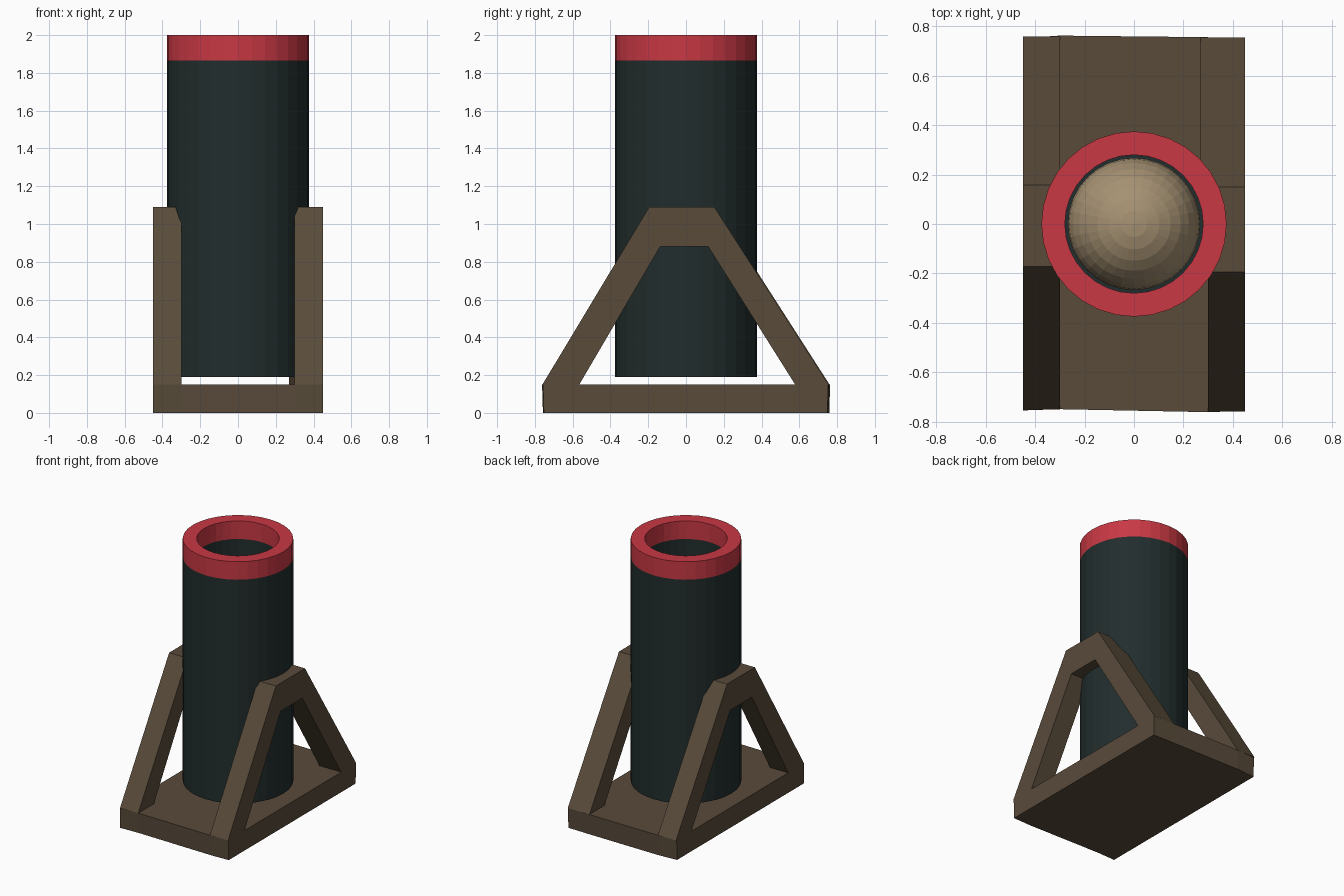
import bpy, bmesh, math

if "Cube" in bpy.data.objects:
    bpy.data.objects.remove(bpy.data.objects["Cube"])


def material(name, rgb):
    m = bpy.data.materials.new(name)
    m.diffuse_color = (*rgb, 1)
    m.use_nodes = True
    m.node_tree.nodes["Principled BSDF"].inputs["Base Color"].default_value = m.diffuse_color
    return m


WOOD = material("brown wood", (0.098, 0.070, 0.042))
DARK = material("dark green metal", (0.016, 0.026, 0.026))
RED = material("red paint", (0.58, 0.040, 0.058))
TAN = material("tan shell", (0.38, 0.285, 0.17))


def finish(name, bm, mat):
    bmesh.ops.recalc_face_normals(bm, faces=bm.faces)
    mesh = bpy.data.meshes.new(name)
    bm.to_mesh(mesh)
    bm.free()
    mesh.materials.append(mat)
    ob = bpy.data.objects.new(name, mesh)
    bpy.context.collection.objects.link(ob)
    return ob


def lathe(name, profile, mat, closed=False, steps=32):
    """Turn a (radius, z) profile around the z axis."""
    bm = bmesh.new()
    vs = [bm.verts.new((r, 0, z)) for r, z in profile]
    pairs = list(zip(vs, vs[1:])) + ([(vs[-1], vs[0])] if closed else [])
    es = [bm.edges.new(p) for p in pairs]
    bmesh.ops.spin(bm, geom=vs + es, cent=(0, 0, 0), axis=(0, 0, 1),
                   angle=math.tau, steps=steps)
    bmesh.ops.remove_doubles(bm, verts=bm.verts, dist=1e-4)
    return finish(name, bm, mat)


# barrel: a pot with a closed floor, and the painted muzzle ring above it
lathe("barrel", [(0, 0.19), (0.375, 0.19), (0.375, 1.865), (0.28, 1.865),
                 (0.28, 0.22), (0, 0.22)], DARK)
lathe("muzzle_band", [(0.375, 1.865), (0.375, 2.0), (0.28, 2.0),
                      (0.28, 1.865)], RED, closed=True)

# round shell resting on the barrel floor
bm = bmesh.new()
bmesh.ops.create_uvsphere(bm, u_segments=32, v_segments=16, radius=0.268)
bmesh.ops.translate(bm, verts=bm.verts, vec=(0, 0, 0.488))
finish("shell", bm, TAN)

# base plank, a little uneven like hand-cut timber
bm = bmesh.new()
low = [(-0.45, -0.755), (0.45, -0.755), (0.45, 0.75), (-0.45, 0.75)]
top = [(-0.45, -0.755), (-0.30, -0.75), (0.30, -0.762), (0.45, -0.757),
       (0.45, 0.753), (0.27, 0.757), (-0.30, 0.763), (-0.45, 0.753)]
hi = [bm.verts.new((x, y, 0.15)) for x, y in top]
lo = [bm.verts.new((x, y * 0.994, 0)) for x, y in top]
bm.faces.new(hi)
bm.faces.new(lo)
for i in range(8):
    j = (i + 1) % 8
    bm.faces.new((lo[i], lo[j], hi[j], hi[i]))
finish("base_plank", bm, WOOD)


def side_frame(name, side, front_x, back_x, outer, inner):
    """Open A-shaped frame: arch between outer and inner (y, z) outlines."""
    bm = bmesh.new()

    def row(pts, wall):
        xs = [0.45] * 4 if wall else [front_x, front_x, back_x, back_x]
        return [bm.verts.new((side * x, y, z)) for x, (y, z) in zip(xs, pts)]
    loops = [row(outer, True), row(inner, True),
             row(inner, False), row(outer, False)]
    for a, b in zip(loops, loops[1:] + loops[:1]):
        for i in range(3):
            bm.faces.new((a[i], a[i + 1], b[i + 1], b[i]))
    for i in (0, 3):
        bm.faces.new([l[i] for l in loops])
    finish(name, bm, WOOD)


# two side frames gripping the barrel
side_frame("right_frame", 1, 0.30, 0.27,
           [(-0.76, 0.15), (-0.195, 1.09), (0.15, 1.09), (0.755, 0.15)],
           [(-0.565, 0.15), (-0.137, 0.88), (0.118, 0.88), (0.578, 0.15)])
side_frame("left_frame", -1, 0.30, 0.30,
           [(-0.752, 0.15), (-0.172, 1.09), (0.157, 1.09), (0.76, 0.15)],
           [(-0.565, 0.15), (-0.137, 0.88), (0.118, 0.88), (0.578, 0.15)])
